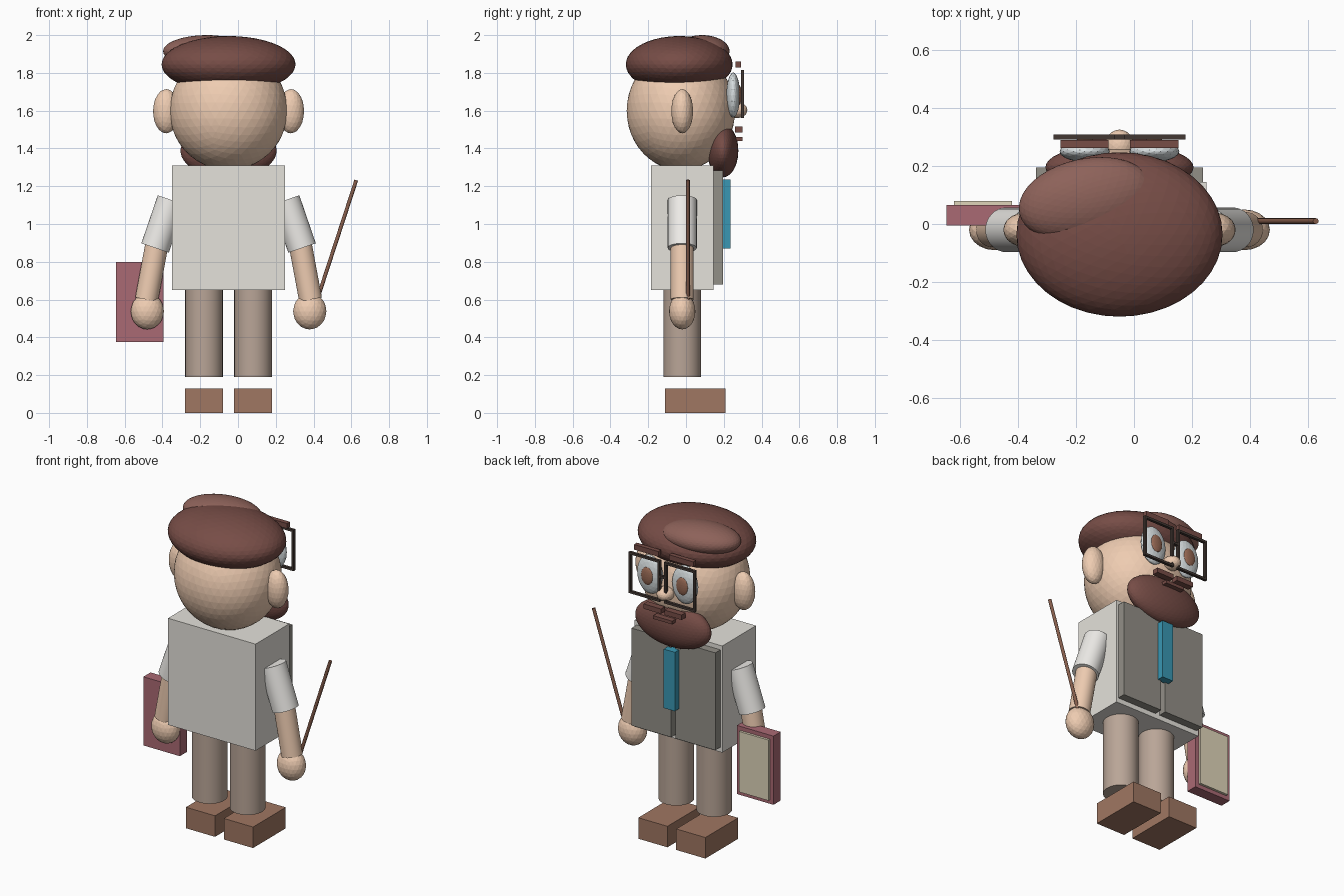
import bpy, math
from mathutils import Vector

if "Cube" in bpy.data.objects:
    bpy.data.objects.remove(bpy.data.objects["Cube"])

CX, CY = -0.05, -0.02   # centre line of the figure


def material(name, rgb):
    m = bpy.data.materials.new(name)
    m.diffuse_color = [(c / 255) ** 2.2 for c in rgb] + [1]
    m.use_nodes = True
    m.node_tree.nodes["Principled BSDF"].inputs["Base Color"].default_value = m.diffuse_color
    return m


SKIN = material("skin", (238, 203, 176))
HAIR = material("hair", (118, 78, 72))
CAP_TOP = material("cap_top", (140, 98, 90))
SHIRT = material("shirt", (228, 225, 218))
SLEEVE = material("sleeve", (238, 236, 232))
VEST = material("vest", (145, 142, 134))
TIE = material("tie", (60, 150, 178))
TROUSERS = material("trousers", (184, 164, 150))
SHOE = material("shoe", (158, 118, 98))
EYE = material("eye_white", (215, 222, 224))
PUPIL = material("pupil", (150, 105, 85))
FRAME = material("frame", (68, 58, 54))
STICK = material("stick", (135, 95, 78))
COVER = material("cover", (168, 105, 115))
PAGE = material("page", (222, 212, 184))


def finish(name, mat):
    o = bpy.context.object
    o.name = name
    o.data.materials.append(mat)
    return o


def ball(name, loc, radii, mat, yaw=0, sub=4):
    bpy.ops.mesh.primitive_ico_sphere_add(subdivisions=sub, radius=1, location=loc,
                                          rotation=(0, 0, yaw))
    bpy.context.object.scale = radii
    return finish(name, mat)


def box(name, x, y, z, mat):
    spans = (x, y, z)
    bpy.ops.mesh.primitive_cube_add(size=1, location=[(a + b) / 2 for a, b in spans])
    bpy.context.object.scale = [b - a for a, b in spans]
    return finish(name, mat)


def rod(name, a, b, r, mat, sides=32):
    a, b = Vector(a), Vector(b)
    d = b - a
    bpy.ops.mesh.primitive_cylinder_add(vertices=sides, radius=r, depth=d.length,
                                        location=(a + b) / 2,
                                        rotation=d.to_track_quat('Z', 'Y').to_euler())
    o = finish(name, mat)
    bpy.ops.object.shade_smooth_by_angle(angle=math.radians(30))
    return o


def mid(a, b):
    """Span around the centre line."""
    return (CX + a, CX + b)


# Head, beard, nose and cap
ball("head", (CX, -0.027, 1.60), (0.312, 0.287, 0.315), SKIN)
ball("beard", (CX, 0.195, 1.388), (0.255, 0.082, 0.141), HAIR)
ball("nose", (CX, 0.27, 1.603), (0.05, 0.055, 0.042), SKIN, sub=3)
ball("cap", (CX, -0.036, 1.845), (0.355, 0.283, 0.15), HAIR)
ball("cap_fold", (-0.165, 0.085, 1.915), (0.235, 0.14, 0.085), CAP_TOP, yaw=math.radians(12))
box("mouth", mid(-0.065, 0.065), (0.26, 0.30), (1.44, 1.46), HAIR)

# Shirt body and tie
box("torso", mid(-0.30, 0.30), (-0.185, 0.145), (0.65, 1.31), SHIRT)
box("tie", mid(-0.038, 0.038), (0.185, 0.235), (0.87, 1.235), TIE)

# Paired parts
for s, side in ((-1, "left"), (1, "right")):
    def x(d):
        return CX + s * d

    def span(a, b):
        return tuple(sorted((x(a), x(b))))

    ball(side + "_ear", (x(0.33), CY, 1.597), (0.07, 0.058, 0.117), SKIN, sub=3)
    ball(side + "_eye", (x(0.12), 0.25, 1.683), (0.086, 0.036, 0.119), EYE, sub=3)
    ball(side + "_pupil", (x(0.12), 0.28, 1.683), (0.04, 0.014, 0.055), PUPIL, sub=3)
    box(side + "_eyebrow", span(0.037, 0.203), (0.262, 0.29), (1.828, 1.86), HAIR)
    box(side + "_moustache", span(0.012, 0.13), (0.26, 0.30), (1.485, 1.515), HAIR)

    # Spectacle rim from four bars
    x0, x1, z0, z1, t = 0.015, 0.227, 1.56, 1.815, 0.014
    y = (0.291, 0.308)
    box(side + "_rim_top", span(x0, x1), y, (z1 - t, z1), FRAME)
    box(side + "_rim_bottom", span(x0, x1), y, (z0, z0 + t), FRAME)
    box(side + "_rim_inner", span(x0, x0 + t), y, (z0 + t, z1 - t), FRAME)
    box(side + "_rim_outer", span(x1 - t, x1), y, (z0 + t, z1 - t), FRAME)

    # Vest, arms, legs
    box(side + "_vest_panel", span(0.015, 0.287), (0.14, 0.195), (0.68, 1.283), VEST)
    rod(side + "_sleeve", (x(0.302), CY, 1.127), (x(0.389), CY, 0.873), 0.077, SLEEVE)
    rod(side + "_forearm", (x(0.380), CY, 0.89), (x(0.434), CY, 0.60), 0.061, SKIN)
    ball(side + "_hand", (x(0.43), CY, 0.538), (0.088, 0.07, 0.096), SKIN, sub=3)
    rod(side + "_leg", (x(0.13), CY, 0.19), (x(0.13), CY, 0.655), 0.1, TROUSERS)
    box(side + "_shoe", span(0.03, 0.23), (-0.11, 0.21), (0, 0.13), SHOE)

box("spectacle_bridge", mid(-0.015, 0.015), (0.291, 0.308), (1.71, 1.724), FRAME)

# Held items
rod("pointer", (0.41, 0.01, 0.57), (0.626, 0.01, 1.232), 0.01, STICK, 12)
box("book_cover", (-0.645, -0.395), (-0.005, 0.065), (0.375, 0.80), COVER)
box("book_page", (-0.62, -0.42), (0.06, 0.08), (0.40, 0.775), PAGE)
